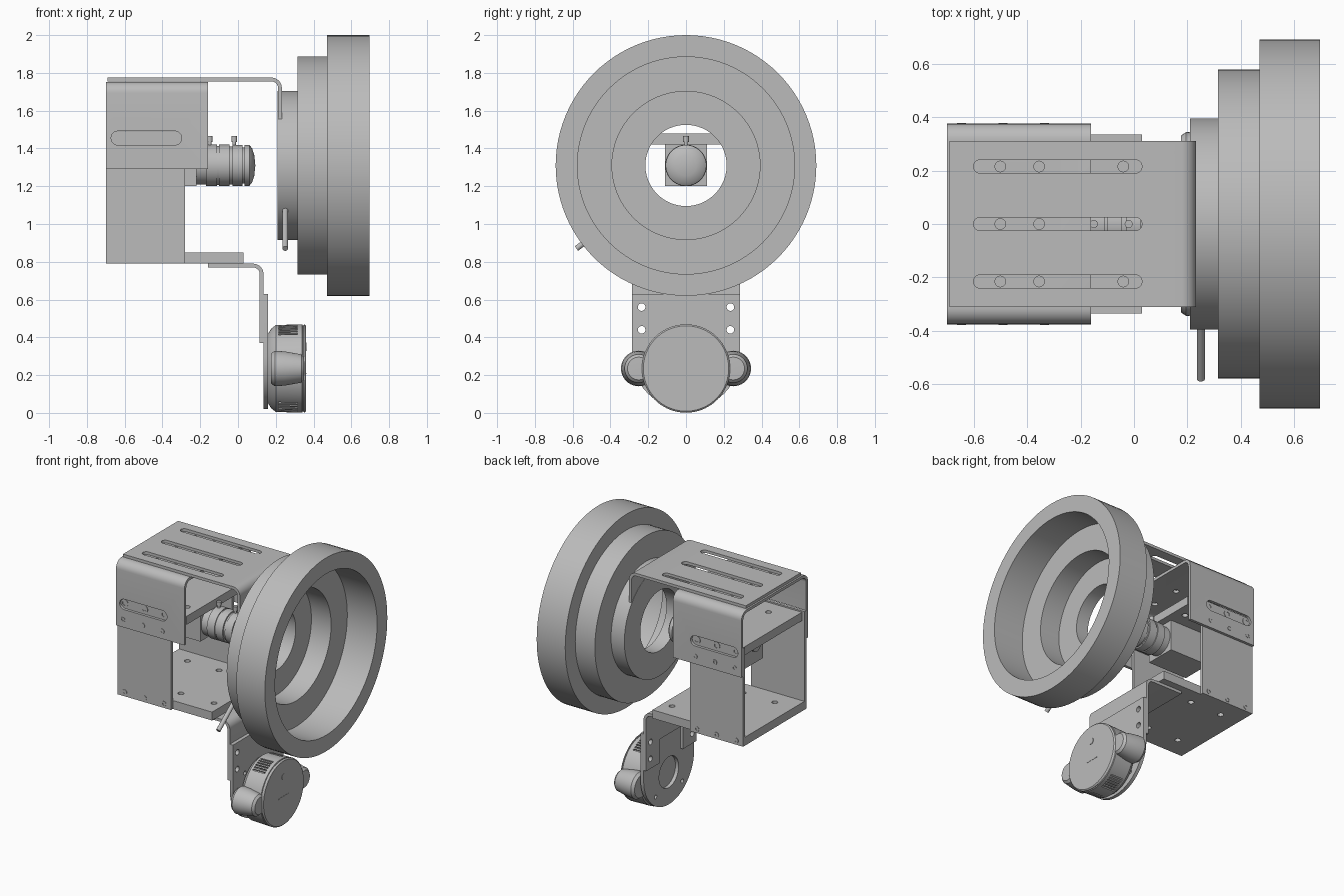
import bpy, bmesh
from math import pi, sin, cos, radians
from mathutils import Vector, Matrix

if "Cube" in bpy.data.objects:
    bpy.data.objects.remove(bpy.data.objects["Cube"])

grey = bpy.data.materials.new("plain grey")
grey.use_nodes = True
colour = (0.5, 0.5, 0.5, 1)
grey.diffuse_color = colour
grey.node_tree.nodes["Principled BSDF"].inputs["Base Color"].default_value = colour


def finish(bm, name):
    bmesh.ops.recalc_face_normals(bm, faces=bm.faces)
    me = bpy.data.meshes.new(name)
    bm.to_mesh(me)
    bm.free()
    ob = bpy.data.objects.new(name, me)
    bpy.context.collection.objects.link(ob)
    me.materials.append(grey)
    smooth(ob)
    return ob


def smooth(ob):
    ob.data.shade_smooth()
    ob.data.set_sharp_from_angle(angle=radians(30))


def apply(ob):
    bpy.context.view_layer.update()
    dg = bpy.context.evaluated_depsgraph_get()
    me = bpy.data.meshes.new_from_object(ob.evaluated_get(dg))
    ob.modifiers.clear()
    ob.data = me
    smooth(ob)


def box(name, x, y, z):
    """Box from three (low, high) ranges."""
    bm = bmesh.new()
    size = [b - a for a, b in (x, y, z)]
    mid = [(a + b) / 2 for a, b in (x, y, z)]
    bmesh.ops.create_cube(bm, size=1, matrix=Matrix.Translation(mid) @ Matrix.Diagonal((*size, 1)))
    return finish(bm, name)


def rod(name, start, end, r, segs=24):
    bm = bmesh.new()
    a, b = Vector(start), Vector(end)
    turn = (b - a).to_track_quat('Z', 'Y').to_matrix().to_4x4()
    bmesh.ops.create_cone(bm, cap_ends=True, segments=segs, radius1=r, radius2=r,
                          depth=(b - a).length, matrix=Matrix.Translation((a + b) / 2) @ turn)
    return finish(bm, name)


def lathe(name, profile, y=0, z=0, segs=48, closed=False):
    """Spin (x, radius) points about an axis along x."""
    bm = bmesh.new()
    vs = [bm.verts.new((px, y, z + r)) for px, r in profile]
    edges = [bm.edges.new(p) for p in zip(vs, vs[1:])]
    if closed:
        edges.append(bm.edges.new((vs[-1], vs[0])))
    bmesh.ops.spin(bm, geom=vs + edges, cent=(0, y, z), axis=(1, 0, 0), angle=2 * pi, steps=segs)
    bmesh.ops.remove_doubles(bm, verts=bm.verts, dist=1e-5)
    return finish(bm, name)


def prism(name, outline, offset):
    """Extrude a closed outline of 3D points."""
    bm = bmesh.new()
    face = bm.faces.new([bm.verts.new(p) for p in outline])
    ext = bmesh.ops.extrude_face_region(bm, geom=[face])
    bmesh.ops.translate(bm, vec=offset, verts=[v for v in ext["geom"] if isinstance(v, bmesh.types.BMVert)])
    return finish(bm, name)


def slot_outline(a, b, c, r):
    """Capsule from (a, c) to (b, c)."""
    left = [(a + r * cos(t * pi / 10), c + r * sin(t * pi / 10)) for t in range(5, 16)]
    right = [(b + r * cos(t * pi / 10), c + r * sin(t * pi / 10)) for t in range(-5, 6)]
    return left + right


def sheet(name, path, radius, offset, thickness=0.02):
    """Bent sheet metal: rounded centre line, extruded and thickened."""
    path = [Vector(p) for p in path]
    pts = [path[0]]
    for before, corner, after in zip(path, path[1:], path[2:]):
        u, v = (before - corner).normalized() * radius, (after - corner).normalized() * radius
        pts += [corner + u + v - u * sin(t * pi / 16) - v * cos(t * pi / 16)
                for t in range(9)][::1]
    pts.append(path[-1])
    bm = bmesh.new()
    rows = [(bm.verts.new(p), bm.verts.new(p + Vector(offset))) for p in pts]
    for (a, b), (c, d) in zip(rows, rows[1:]):
        bm.faces.new((a, b, d, c))
    ob = finish(bm, name)
    mod = ob.modifiers.new("thickness", 'SOLIDIFY')
    mod.thickness, mod.offset, mod.use_even_offset = thickness, 0, True
    apply(ob)
    return ob


def cut(ob, cutters):
    for c in cutters:
        mod = ob.modifiers.new("cut", 'BOOLEAN')
        mod.operation, mod.solver, mod.object = 'DIFFERENCE', 'EXACT', c
    apply(ob)
    for c in cutters:
        bpy.data.objects.remove(c)


# Stepped ring lamp and its cable
AXIS = 1.31
lathe("ring_lamp", [(.21, .215), (.21, .395), (.315, .395), (.315, .577), (.47, .577), (.47, .69),
                    (.695, .69), (.695, .575), (.46, .575), (.46, .392), (.305, .392), (.305, .215)],
      z=AXIS, segs=96, closed=True)
rod("lamp_cable", (.25, -.29, 1.09), (.25, -.58, .87), .015)

# Top plate with three long slots and an arched front flange
top = sheet("top_plate", [(-.69, -.31, 1.765), (.222, -.31, 1.765), (.222, -.31, 1.4)], .045, (0, .62, 0))
cut(top, [prism("slot", [(x, y, 1.7) for x, y in slot_outline(-.575, .005, c, .025)], (0, 0, .2))
          for c in (-.215, 0, .215)] + [rod("arch", (.1, 0, AXIS), (.3, 0, AXIS), .25, 64)])

# Folded cover with side slots
BOLTS = (-.645, -.49, -.335)
cover = sheet("cover", [(-.7, -.365, 1.29), (-.7, -.365, 1.743), (-.7, .365, 1.743), (-.7, .365, 1.29)],
              .05, (.54, 0, 0))
cut(cover, [prism("slot", [(x, -.5, z) for x, z in slot_outline(-.635, -.335, 1.455, .037)], (0, 1, 0))]
    + [rod("hole", (x, y, 1.7), (x, y, 1.8), .02) for x in (-.5, -.355) for y in (-.215, 0, .215)])

# Box frame: base, shelf and side plates
base = box("base_plate", (-.7, .03), (-.335, .335), (.79, .85))
cut(base, [rod("hole", (x, y, .7), (x, y, .9), .02) for x in (-.55, -.3, -.04) for y in (-.215, .215)])
shelf = box("camera_shelf", (-.68, -.17), (-.335, .335), (1.42, 1.48))
cut(shelf, [rod("hole", (x, y, 1.4), (x, y, 1.5), .02) for x in (-.5, -.25) for y in (-.215, .215)])
for side, label in ((-1, "right"), (1, "left")):
    box(label + "_side_plate", (-.7, -.28), sorted((side * .335, side * .356)), (.79, 1.49))
    for x in BOLTS:
        for z, y, r in ((.82, .356, .018), (1.345, .375, .017), (1.455, .356, .028)):
            bolt = rod(label + "_bolt", (x, side * (y - .015), z), (x, side * (y + .003), z), r)
            cut(bolt, [rod("socket", (x, side * (y - .006), z), (x, side * (y + .02), z), r * .55, 6)])

# Camera with lens
box("camera_body", (-.53, -.22), (-.11, .11), (1.2, 1.42))
lathe("camera_socket", [(-.56, 0), (-.56, .045), (-.52, .045), (-.52, 0)], z=1.34, segs=24)
lathe("lens", [(-.25, 0), (-.25, .1), (-.17, .1), (-.17, .11), (-.11, .11), (-.11, .104), (-.1, .104),
               (-.1, .11), (-.045, .11), (-.045, .1), (-.03, .1), (-.03, .108), (.025, .108),
               (.025, .095), (.035, .095), (.035, .108), (.06, .108), (.075, .09),
               (.086, .055), (.092, 0)], z=AXIS)
for x in (-.15, -.02):
    rod("lens_screw", (x, 0, 1.4), (x, 0, 1.445), .009, 16)
    rod("lens_screw_head", (x, 0, 1.435), (x, 0, 1.465), .015, 16)

# Hanging bracket with two legs
bracket = sheet("hanging_bracket", [(-.16, -.285, .78), (.125, -.285, .78), (.125, -.285, .37)],
                .045, (0, .57, 0))
cut(bracket, [box("gap", (.05, .2), (-.13, .13), (.3, .54))]
    + [rod("hole", (0, y, z), (.2, y, z), .02) for y in (-.235, .235) for z in (.44, .56)])

# Scanner mounting plate, round at the bottom
arc = [(.285 * cos(t * pi / 24), .3 + .28 * sin(t * pi / 24)) for t in range(-24, 1)]
mount = prism("scanner_mount", [(.135, y, z) for y, z in [(-.285, .63)] + arc + [(.285, .63)]], (.025, 0, 0))
cut(mount, [rod("hole", (.1, 0, .25), (.2, 0, .25), .11, 40)]
    + [rod("hole", (.1, y, z), (.2, y, z), .02) for y in (-.235, .235) for z in (.44, .56)]
    + [rod("hole", (.1, y, z), (.2, y, z), .014) for y in (-.15, .15) for z in (.13, .38)])

# Round scanner with vents and two ears
MID = .235
scanner = lathe("scanner_body", [(.16, 0), (.16, .185), (.175, .21), (.2, .23), (.34, .234), (.342, .228),
                                 (.347, .228), (.349, .234), (.355, .232), (.36, .226), (.36, 0)],
                z=MID, segs=72)
vents = []
for quadrant in range(4):
    for step in range(6):
        t = radians(52 + 5 * step)
        y, z = cos(t) * (1, -1)[quadrant % 2], sin(t) * (1, -1)[quadrant // 2]
        across = Vector((0, -z, y)) * .005
        c = Vector((.215, y * .22, MID + z * .22))
        out = Vector((0, y, z)) * .04
        vents.append(prism("vent", [c - across, c + across, c + across + out, c - across + out], (.1, 0, 0)))
cut(scanner, vents)
rod("scanner_button", (.355, 0, .35), (.363, 0, .35), .022)
box("scanner_mark", (.355, .362), (-.055, .055), (.206, .212))
for side, label in ((-1, "right"), (1, "left")):
    lathe(label + "_ear", [(.175, 0), (.175, .08), (.195, .094), (.25, .09), (.335, .075),
                           (.35, .06), (.352, 0)], y=side * .25, z=MID, segs=40)
